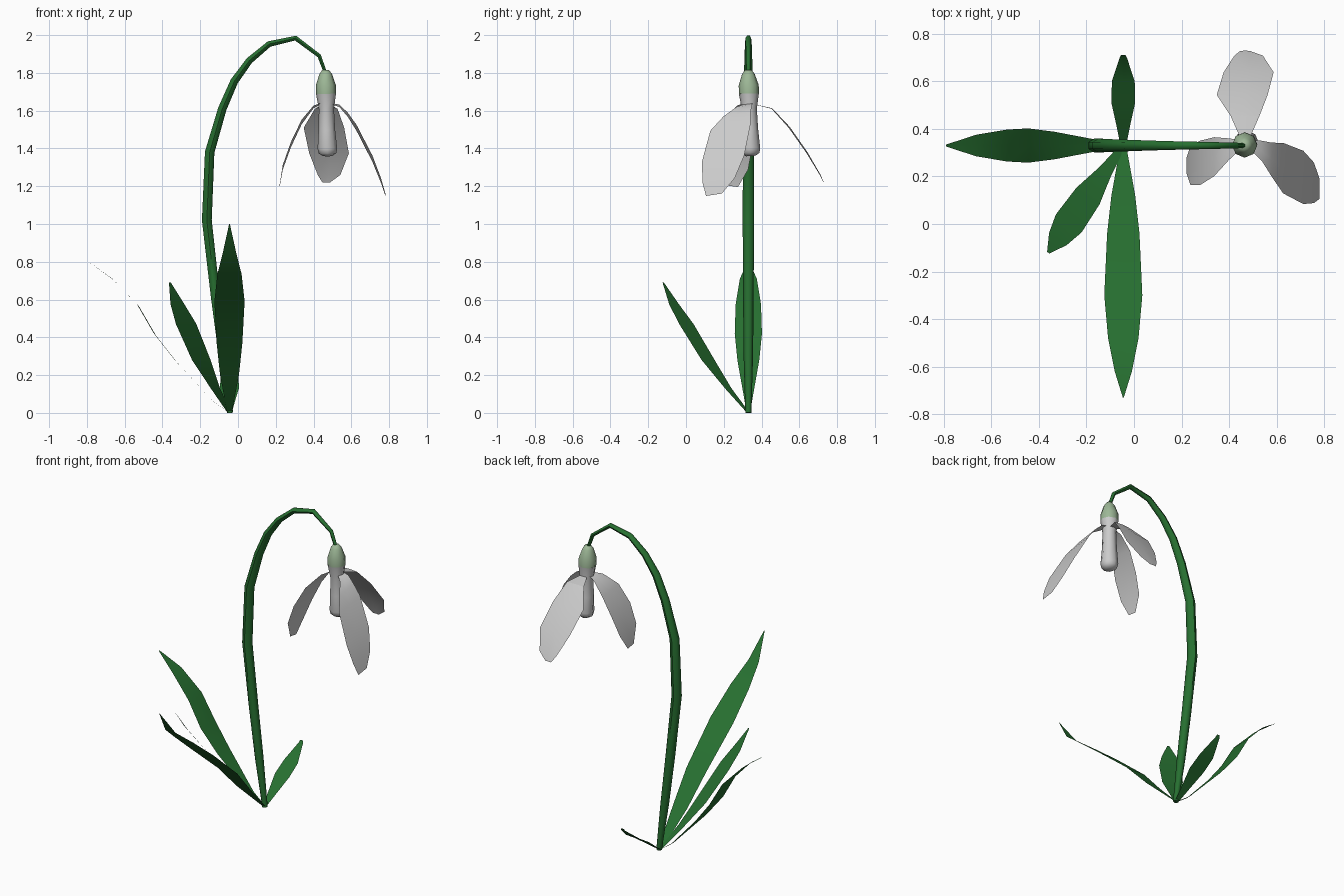
import bpy, math
from mathutils import Vector

if "Cube" in bpy.data.objects:
    bpy.data.objects.remove(bpy.data.objects["Cube"])


def material(name, rgb):
    m = bpy.data.materials.new(name)
    m.diffuse_color = (*rgb, 1)
    m.use_nodes = True
    m.node_tree.nodes["Principled BSDF"].inputs["Base Color"].default_value = m.diffuse_color
    return m


GREEN = material("leaf_green", (0.02, 0.16, 0.03))
PALE = material("pale_green", (0.34, 0.48, 0.31))


def add(name, verts, faces, mat=None, smooth=None):
    me = bpy.data.meshes.new(name)
    me.from_pydata([tuple(v) for v in verts], [], faces)
    me.update()
    ob = bpy.data.objects.new(name, me)
    bpy.context.collection.objects.link(ob)
    if mat:
        me.materials.append(mat)
    if smooth:
        bpy.ops.object.select_all(action='DESELECT')
        ob.select_set(True)
        bpy.context.view_layer.objects.active = ob
        bpy.ops.object.shade_smooth_by_angle(angle=math.radians(smooth))
    return ob


def tube(name, pts, sides, mat=None, caps=(True, True)):
    """Sweep a polygon along (x, y, z, radius) points."""
    verts, faces = [], []
    centres = [Vector(p[:3]) for p in pts]
    for i, p in enumerate(pts):
        t = (centres[min(i + 1, len(pts) - 1)] - centres[max(i - 1, 0)]).normalized()
        side = t.cross(Vector((0, 1, 0))).normalized()
        up = side.cross(t)
        for k in range(sides):
            a = math.tau * k / sides
            verts.append(centres[i] + p[3] * (math.cos(a) * up + math.sin(a) * side))
    for i in range(len(pts) - 1):
        for k in range(sides):
            a, b = i * sides + k, i * sides + (k + 1) % sides
            faces.append((a, a + sides, b + sides, b))
    if caps[0]:
        faces.append(tuple(range(sides)))
    if caps[1]:
        faces.append(tuple(reversed(range(len(verts) - sides, len(verts)))))
    return add(name, verts, faces, mat, 60)


def blade(name, origin, azimuth, rows, mat=None, camber=0.0, tilt=0.0):
    """Thin blade from rows of (distance, height, half width, sideways shift)."""
    a = math.radians(azimuth)
    out = Vector((math.cos(a), math.sin(a), 0))
    side = Vector((-out.y, out.x, 0))
    verts, faces = [], []
    for d, z, w, s in rows:
        c = Vector((*origin, z)) + out * d + side * s
        across = (side + Vector((0, 0, tilt))) * w
        bulge = (out + Vector((0, 0, 1))) * camber * w
        verts += [c - across, c + bulge, c + across]
    for i in range(len(rows) - 1):
        for k in (0, 1):
            j = 3 * i + k
            faces.append((j, j + 1, j + 4, j + 3))
    return add(name, verts, faces, mat, 30)


# Arched stem
stem = [(-.04, 0, .016), (-.08, .3, .025), (-.12, .62, .028), (-.165, 1.02, .030),
        (-.15, 1.38, .029), (-.083, 1.61, .026), (-.02, 1.755, .024), (.06, 1.865, .021),
        (.165, 1.953, .018), (.305, 1.984, .015), (.43, 1.89, .012), (.463, 1.80, .010)]
tube("stem", [(x, .33, z, r) for x, z, r in stem], 6, GREEN)

# Flower: green ovary and pale inner tube
tube("ovary", [(.463, .33, 1.815, .018), (.464, .33, 1.795, .033),
               (.465, .332, 1.735, .053), (.466, .333, 1.69, .053)], 8, PALE, (True, False))
tube("inner_tube", [(.466, .333, 1.69, .053), (.468, .335, 1.61, .040),
                    (.47, .338, 1.50, .044), (.473, .341, 1.40, .052),
                    (.474, .342, 1.375, .047), (.474, .343, 1.36, .025)], 8,
     None, (False, True))

# Three hanging outer petals, the side two swept towards the front
CENTRE = (.467, .333)
blade("back_petal", CENTRE, 90, [
    (.04, 1.63, .025, 0), (.12, 1.61, .06, 0), (.21, 1.51, .107, .012),
    (.305, 1.375, .105, -.015), (.375, 1.26, .06, -.015), (.395, 1.22, .02, 0)], None, .05)
blade("right_petal", CENTRE, 0, [
    (.02, 1.64, .02, 0), (.07, 1.625, .042, -.025), (.113, 1.58, .072, -.063),
    (.16, 1.51, .106, -.098), (.245, 1.345, .112, -.137),
    (.29, 1.23, .085, -.16), (.313, 1.155, .042, -.185)], None, 0, .15)
blade("left_petal", CENTRE, 180, [
    (.02, 1.64, .02, 0), (.067, 1.62, .045, .018), (.13, 1.54, .082, .05),
    (.187, 1.42, .093, .075), (.23, 1.30, .082, .086), (.247, 1.20, .03, .088)],
    None, 0, .15)

# Four leaves fanning from the base
BASE = (-.045, .33)
blade("front_leaf", BASE, -90, [
    (0, 0, .012, 0), (.21, .2, .05, 0), (.37, .37, .068, 0), (.63, .59, .08, 0),
    (.81, .735, .064, 0), (.95, .845, .036, 0), (1.06, 1.0, .002, 0)], GREEN)
blade("left_leaf", BASE, 180, [
    (0, 0, .01, 0), (.09, .065, .02, 0), (.29, .28, .058, 0), (.40, .42, .072, 0),
    (.49, .575, .067, 0), (.62, .71, .045, 0), (.745, .80, .004, 0)], GREEN, -.15)
blade("side_leaf", BASE, 235, [
    (0, 0, .012, 0), (.13, .13, .03, 0), (.26, .28, .06, 0), (.40, .47, .066, 0),
    (.48, .575, .045, 0), (.55, .69, .006, 0)], GREEN)
blade("back_leaf", BASE, 90, [
    (0, 0, .012, 0), (.09, .065, .03, 0), (.18, .13, .05, 0), (.27, .185, .048, 0),
    (.37, .265, .015, 0), (.38, .28, .01, 0)], GREEN)
